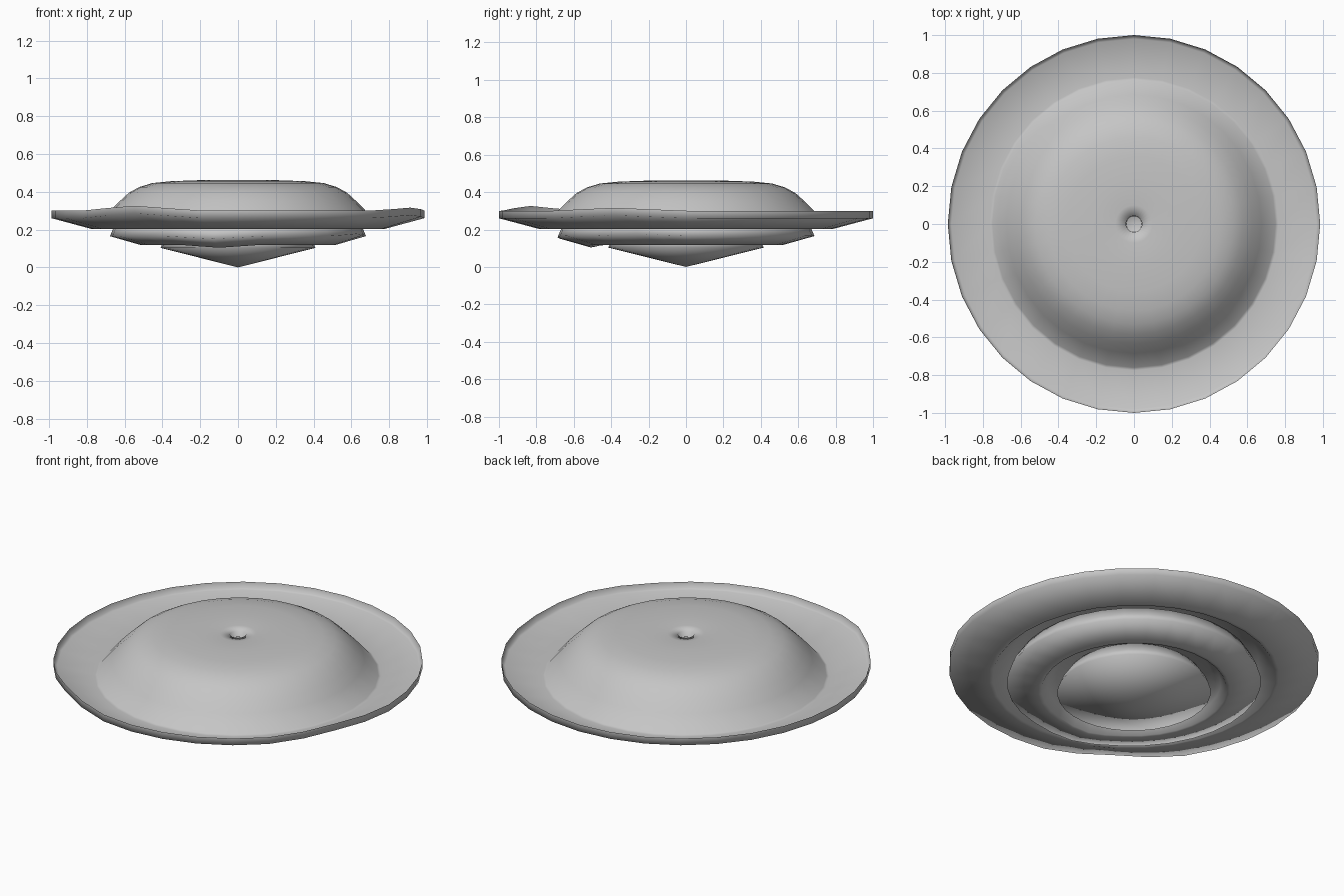
import bpy
import bmesh
import math

cube = bpy.data.objects.get("Cube")
if cube:
    bpy.data.objects.remove(cube, do_unlink=True)

SIDES = 32
SCALE_X = 0.986  # the disc is very slightly narrower across

grey = bpy.data.materials.new("plain grey")
grey.use_nodes = True
colour = (0.56, 0.56, 0.56, 1)
grey.diffuse_color = colour
grey.node_tree.nodes["Principled BSDF"].inputs["Base Color"].default_value = colour


def lathe(name, profile, warps=()):
    """Spin (radius, z) points; warps are (angle, lift, min radius, max radius, max z)."""
    bm = bmesh.new()
    rings = []
    for r, z in profile:
        if r == 0:
            rings.append([bm.verts.new((0, 0, z))])
            continue
        ring = []
        for i in range(SIDES):
            a = 360 * i / SIDES
            lift = 0
            for angle, amount, r0, r1, z1 in warps:
                if r0 <= r <= r1 and z <= z1:
                    gap = abs((a - angle + 180) % 360 - 180)
                    lift += amount * max(0, 1 - gap / 23)
            t = math.radians(a)
            ring.append(bm.verts.new((r * math.cos(t) * SCALE_X, r * math.sin(t), z + lift)))
        rings.append(ring)
    for a, b in zip(rings, rings[1:]):
        for i in range(SIDES):
            j = (i + 1) % SIDES
            quad = [a[i % len(a)], a[j % len(a)], b[j % len(b)], b[i % len(b)]]
            bm.faces.new(list(dict.fromkeys(quad)))
    bmesh.ops.recalc_face_normals(bm, faces=bm.faces)
    mesh = bpy.data.meshes.new(name)
    bm.to_mesh(mesh)
    bm.free()
    mesh.materials.append(grey)
    obj = bpy.data.objects.new(name, mesh)
    bpy.context.collection.objects.link(obj)
    bpy.ops.object.select_all(action="DESELECT")
    obj.select_set(True)
    bpy.context.view_layer.objects.active = obj
    bpy.ops.object.shade_smooth_by_angle(angle=math.radians(100))


# Thin shell: centre socket, dome, dished brim with an upright lip, hollow underside
socket = [(0, 0.42), (0.039, 0.42), (0.042, 0.422), (0.043, 0.452)]
dome = [(0.1, 0.459), (0.22, 0.461), (0.36, 0.456), (0.46, 0.446), (0.53, 0.425),
        (0.585, 0.395), (0.635, 0.35), (0.685, 0.3), (0.76, 0.213)]
brim = [(0.775, 0.207), (0.98, 0.261), (0.994, 0.266), (1.0, 0.3), (1.0, 0.26), (0.785, 0.203)]
hollow = [(0.765, 0.203), (0.675, 0.297), (0.58, 0.385), (0.4, 0.412), (0, 0.412)]
lathe("domed_brim", socket + dome + brim + hollow,
      [(236.25, 0.026, 0.9, 1.1, 1), (337.5, 0.016, 0.9, 1.1, 1)])

# Middle tier with a deep groove underneath
lathe("middle_tier", [
    (0, 0.26), (0.64, 0.26), (0.67, 0.205), (0.687, 0.165),
    (0.52, 0.118), (0.5, 0.121), (0.47, 0.16), (0.42, 0.205), (0, 0.205)],
    [(258.75, -0.014, 0.5, 0.7, 0.21), (337.5, 0.012, 0.6, 0.7, 0.21)])

# Pointed bottom tier
lathe("pointed_base", [
    (0, 0.2), (0.36, 0.2), (0.4, 0.14), (0.415, 0.103), (0, 0)])
